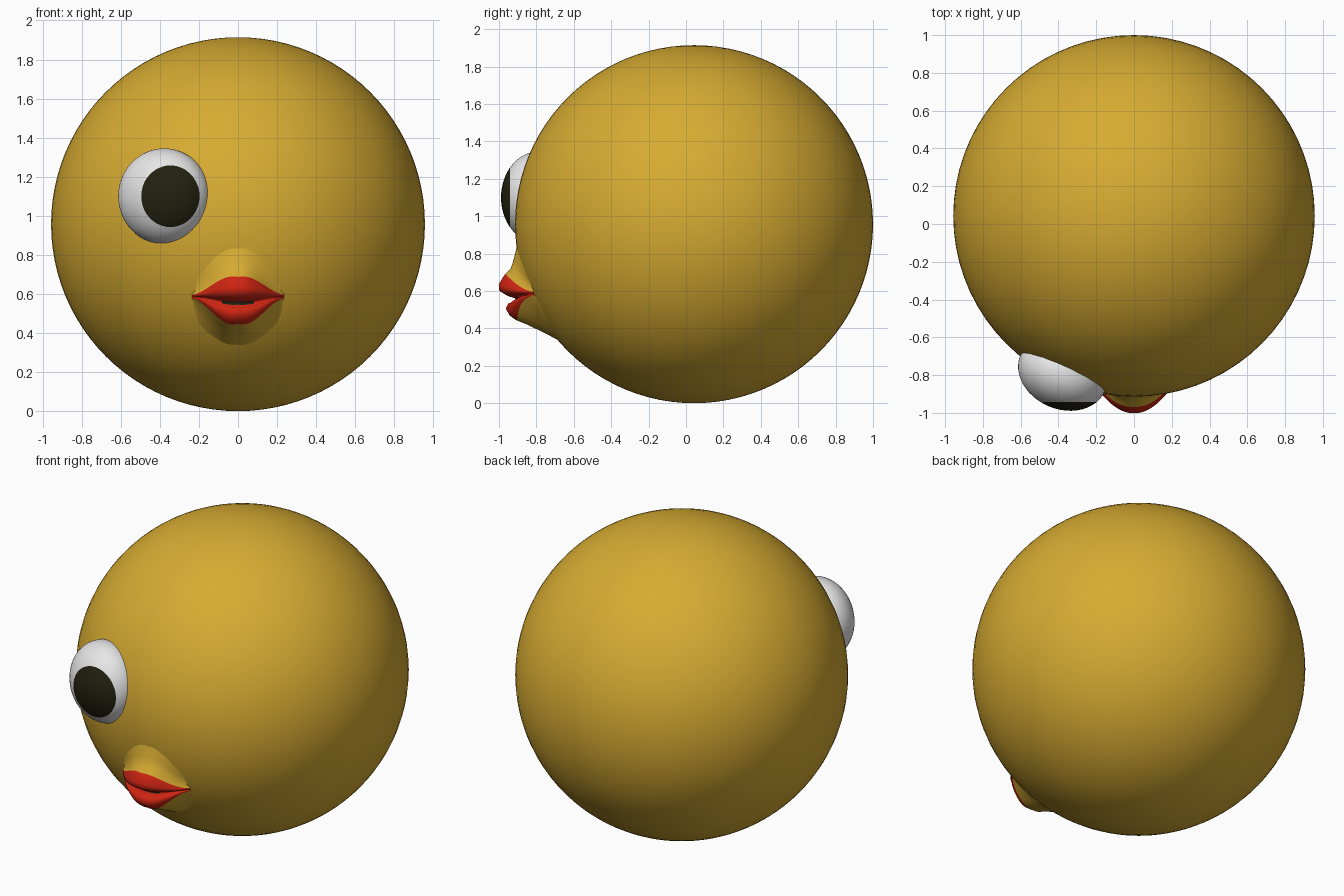
import bpy, bmesh, math
from mathutils import Matrix, Vector

if "Cube" in bpy.data.objects:
    bpy.data.objects.remove(bpy.data.objects["Cube"])

R = 0.957
CY, CZ = 0.043, 0.957


def mat(name, rgb):
    m = bpy.data.materials.new(name)
    m.diffuse_color = (*rgb, 1)
    m.use_nodes = True
    m.node_tree.nodes["Principled BSDF"].inputs["Base Color"].default_value = m.diffuse_color
    return m


YELLOW = mat("golden yellow", (0.68, 0.41, 0.032))
WHITE = mat("eye white", (0.80, 0.80, 0.80))
BLACK = mat("pupil black", (0.016, 0.015, 0.005))
RED = mat("lip red", (0.62, 0.018, 0.006))


def finish(bm, name, mats):
    bmesh.ops.recalc_face_normals(bm, faces=bm.faces)
    for f in bm.faces:
        f.smooth = True
    me = bpy.data.meshes.new(name)
    bm.to_mesh(me)
    bm.free()
    for m in mats:
        me.materials.append(m)
    ob = bpy.data.objects.new(name, me)
    bpy.context.collection.objects.link(ob)
    return ob


# Round body
bm = bmesh.new()
bmesh.ops.create_uvsphere(bm, u_segments=72, v_segments=48, radius=R,
                          matrix=Matrix.Translation((0, CY, CZ)))
finish(bm, "body", [YELLOW])

# Single bulging eye: squashed ball turned to follow the body, pupil cut as its front cap
bm = bmesh.new()
place = (Matrix.Translation((-0.378, -0.79, 1.10)) @ Matrix.Rotation(math.radians(-23), 4, 'Z')
         @ Matrix.Diagonal((0.243, 0.19, 0.245, 1)))
bmesh.ops.create_uvsphere(bm, u_segments=48, v_segments=32, radius=1, matrix=place)
CUT = -0.942
bmesh.ops.bisect_plane(bm, geom=bm.verts[:] + bm.edges[:] + bm.faces[:],
                       plane_co=(0, CUT, 0), plane_no=(0, -1, 0))
for f in bm.faces:
    f.material_index = int(f.calc_center_median().y < CUT)
finish(bm, "eye", [WHITE, BLACK])

# Pouting mouth: rows of (height, bulge out of the body, pull towards the mouth corners)
ROWS = [(0.33, -0.012, 0.3), (0.385, 0.05, 0.6), (0.425, 0.105, 0.85),
        (0.447, 0.138, 1), (0.47, 0.157, 1), (0.505, 0.157, 1), (0.533, 0.13, 1),
        (0.545, 0.08, 1), (0.562, 0.08, 1),
        (0.572, 0.112, 1), (0.60, 0.147, 1), (0.635, 0.137, 1), (0.687, 0.087, 1),
        (0.72, 0.052, 0.85), (0.77, 0.025, 0.6), (0.86, -0.01, 0.3)]
LIP_FIRST, LIP_LAST = 3, 12
HALF, CORNER_Z, COLS = 0.235, 0.587, 40


def mouth_point(x, row, i):
    z0, d, pull = row
    s = abs(x) / HALF
    g = 0.5 * (1 + math.cos(math.pi * s)) + 0.14 * math.sin(math.pi * s)
    z = z0 + pull * (CORNER_Z - z0) * (1 - g)
    if LIP_FIRST <= i <= LIP_LAST:
        z += 0.009 * (i - 7.5) / 4.5 * s
        base = 0.006
    else:
        base = -0.007 * s
    y = CY - math.sqrt(R * R - x * x - (z - CZ) ** 2) - d * (1 - s * s) - base
    return Vector((x, y, z))


bm = bmesh.new()
grid = [[bm.verts.new(mouth_point(HALF * (2 * c / COLS - 1), row, i)) for c in range(COLS + 1)]
        for i, row in enumerate(ROWS)]
for i in range(len(ROWS) - 1):
    for c in range(COLS):
        f = bm.faces.new((grid[i][c], grid[i][c + 1], grid[i + 1][c + 1], grid[i + 1][c]))
        if LIP_FIRST <= i < LIP_LAST:
            f.material_index = 1
        if 6 <= i <= 8 and abs(f.calc_center_median().x) < 0.085 and i == 7:
            f.material_index = 2
ob = finish(bm, "mouth", [YELLOW, RED, BLACK])
# Make sure the open patch faces forward
if sum(p.normal.y for p in ob.data.polygons) > 0:
    ob.data.flip_normals()
